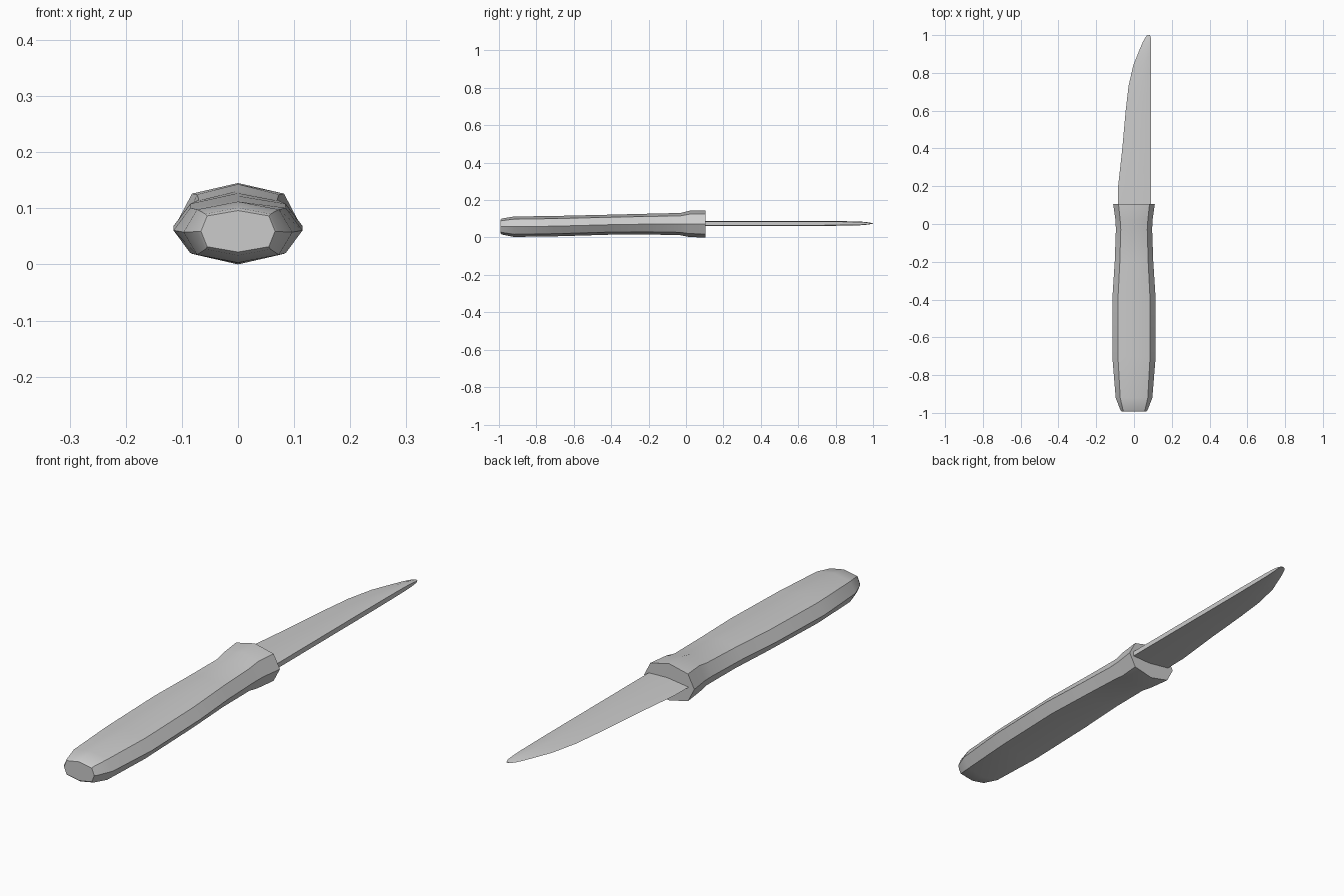
import bpy, bmesh

if "Cube" in bpy.data.objects:
    bpy.data.objects.remove(bpy.data.objects["Cube"])


def loft(name, rings):
    """Skin a list of equal-length rings and cap both ends."""
    bm = bmesh.new()
    loops = [[bm.verts.new(p) for p in ring] for ring in rings]
    n = len(loops[0])
    for a, b in zip(loops, loops[1:]):
        for i in range(n):
            j = (i + 1) % n
            bm.faces.new((a[i], a[j], b[j], b[i]))
    bm.faces.new(loops[0])
    bm.faces.new(loops[-1])
    bmesh.ops.recalc_face_normals(bm, faces=bm.faces)
    mesh = bpy.data.meshes.new(name)
    bm.to_mesh(mesh)
    bm.free()
    obj = bpy.data.objects.new(name, mesh)
    bpy.context.collection.objects.link(obj)
    bpy.ops.object.select_all(action='DESELECT')
    obj.select_set(True)
    bpy.context.view_layer.objects.active = obj
    bpy.ops.object.shade_smooth_by_angle(angle=0.5)
    return obj


def octagon(y, half, shoulder, bottom, top):
    """Handle section with shallow ridges above and below."""
    mid, h = (top + bottom) / 2, (top - bottom) / 2
    s = 0.74 * h
    return [(0, y, top), (shoulder, y, mid + s), (half, y, mid), (shoulder, y, mid - s),
            (0, y, bottom), (-shoulder, y, mid - s), (-half, y, mid), (-shoulder, y, mid + s)]


# Handle with rounded butt and flared collar: y, half width, shoulder, bottom, top
handle = [
    (-0.992, 0.066, 0.055, 0.022, 0.096),
    (-0.985, 0.072, 0.058, 0.016, 0.101),
    (-0.92, 0.097, 0.073, 0.003, 0.112),
    (-0.70, 0.115, 0.085, 0.006, 0.115),
    (-0.40, 0.115, 0.085, 0.015, 0.122),
    (-0.20, 0.102, 0.075, 0.016, 0.127),
    (-0.03, 0.096, 0.070, 0.012, 0.131),
    (0.02, 0.098, 0.073, 0.002, 0.143),
    (0.105, 0.110, 0.082, 0.000, 0.145),
]
loft("handle", [octagon(*s) for s in handle])

# Blade: y, cutting edge x, spine x, half thickness
blade = [
    (0.08, -0.086, 0.09, 0.013),
    (0.20, -0.084, 0.09, 0.013),
    (0.40, -0.062, 0.09, 0.013),
    (0.60, -0.044, 0.09, 0.013),
    (0.73, -0.029, 0.09, 0.013),
    (0.84, -0.004, 0.09, 0.012),
    (0.91, 0.024, 0.09, 0.011),
    (0.96, 0.045, 0.09, 0.008),
    (0.985, 0.058, 0.09, 0.004),
    (1.0, 0.070, 0.084, 0.001),
]
zc = 0.075
rings = []
for y, edge, spine, t in blade:
    ridge = edge + 0.55 * (spine - edge)
    rings.append([(edge, y, zc), (ridge, y, zc + t), (spine, y, zc + 0.75 * t),
                  (spine, y, zc - 0.75 * t), (ridge, y, zc - t)])
loft("blade", rings)
